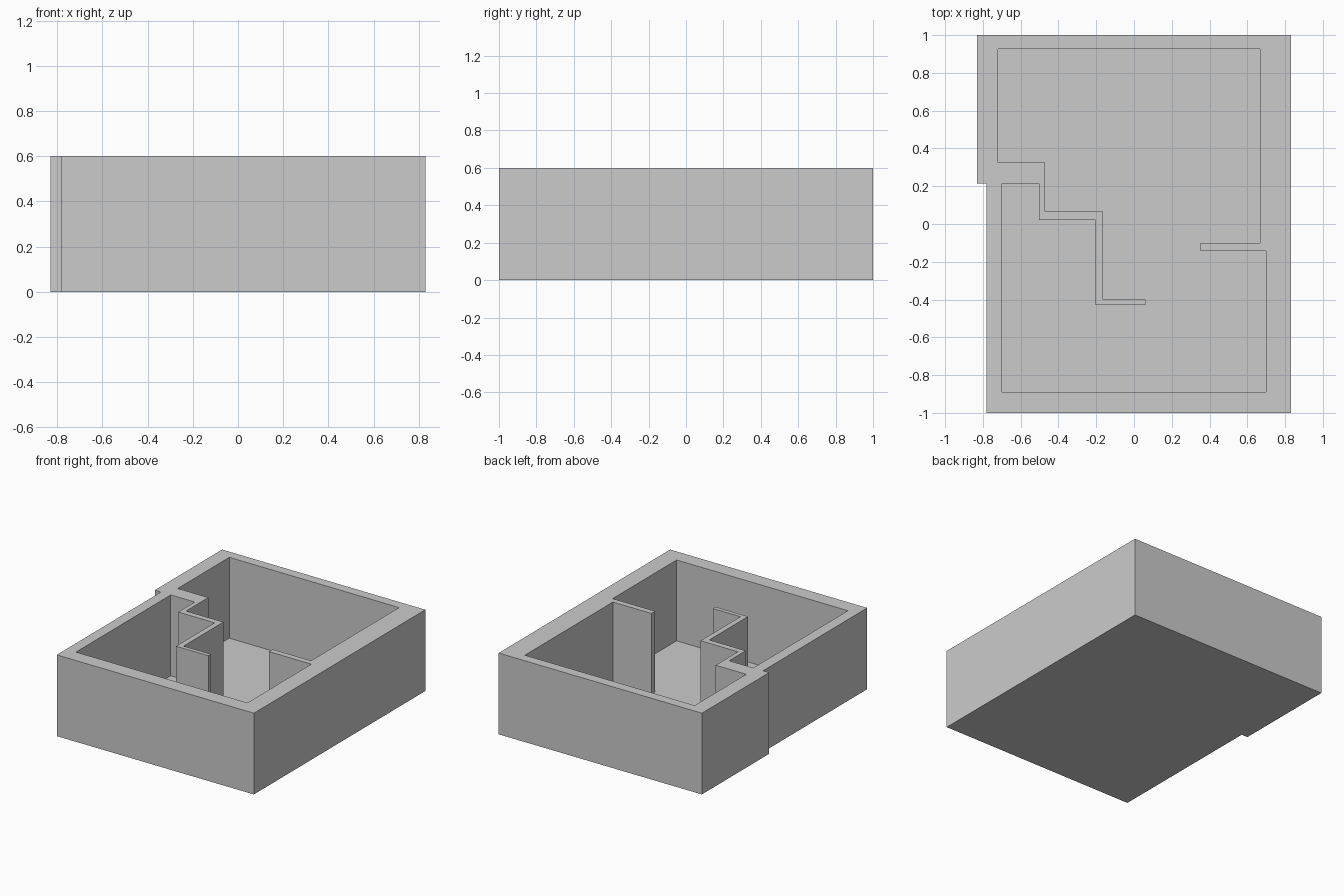
import bpy
import bmesh

if "Cube" in bpy.data.objects:
    bpy.data.objects.remove(bpy.data.objects["Cube"])

HEIGHT = 0.60
FLOOR = 0.003


def prism(name, outline, z0, z1):
    """Extrude a closed plan outline straight up from z0 to z1."""
    bm = bmesh.new()
    base = bm.faces.new([bm.verts.new((x, y, z0)) for x, y in outline])
    new = bmesh.ops.extrude_face_region(bm, geom=[base])["geom"]
    top = [v for v in new if isinstance(v, bmesh.types.BMVert)]
    bmesh.ops.translate(bm, verts=top, vec=(0, 0, z1 - z0))
    bmesh.ops.recalc_face_normals(bm, faces=bm.faces)
    mesh = bpy.data.meshes.new(name)
    bm.to_mesh(mesh)
    bm.free()
    obj = bpy.data.objects.new(name, mesh)
    bpy.context.collection.objects.link(obj)
    return obj


# Outer plan of the building, with the small step on the left side
outer = [(-0.78, -1), (0.83, -1), (0.83, 1), (-0.83, 1),
         (-0.83, 0.215), (-0.78, 0.215)]

# Inner plan: two connected rooms, stepped partition and short stub wall
inner = [(-0.72, 0.927), (0.667, 0.927), (0.667, -0.10), (0.353, -0.10),
         (0.353, -0.143), (0.70, -0.143), (0.70, -0.89), (-0.70, -0.89),
         (-0.70, 0.215), (-0.503, 0.215), (-0.503, 0.022), (-0.205, 0.022),
         (-0.205, -0.43), (0.06, -0.43), (0.06, -0.40), (-0.165, -0.40),
         (-0.165, 0.065), (-0.47, 0.065), (-0.47, 0.325), (-0.72, 0.325)]

# Walls and very thin floor: solid block with the rooms hollowed out
walls = prism("walls_and_floor", outer, 0, HEIGHT)
rooms = prism("room_cutter", inner, FLOOR, HEIGHT + 0.2)
cut = walls.modifiers.new("hollow_rooms", "BOOLEAN")
cut.operation = "DIFFERENCE"
cut.solver = "EXACT"
cut.object = rooms
rooms.hide_render = True
rooms.hide_viewport = True
